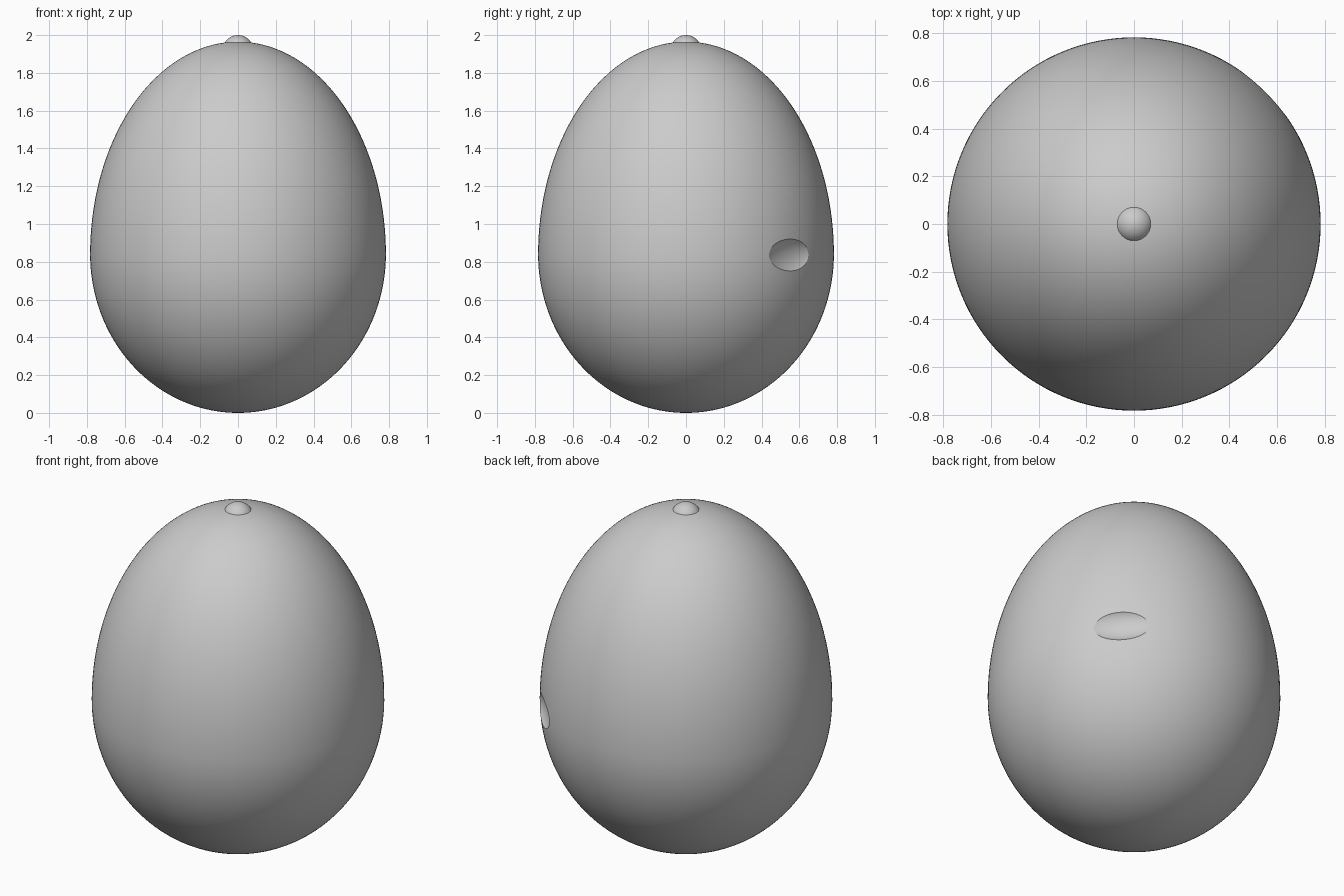
import bpy
import bmesh
from math import sin, cos, pi, radians

cube = bpy.data.objects.get("Cube")
if cube:
    bpy.data.objects.remove(cube, do_unlink=True)

# Single plain grey
grey = bpy.data.materials.new("plain_grey")
grey.use_nodes = True
colour = (0.6, 0.6, 0.6, 1)
grey.diffuse_color = colour
grey.node_tree.nodes["Principled BSDF"].inputs["Base Color"].default_value = colour

RADIUS, WAIST, TOP = 0.783, 0.84, 1.965


def ball(name, location, scale, segments=64, rings=48):
    bpy.ops.mesh.primitive_uv_sphere_add(segments=segments, ring_count=rings,
                                         radius=1, location=location)
    obj = bpy.context.object
    obj.name = name
    obj.scale = scale
    bpy.ops.object.transform_apply(location=False, rotation=False, scale=True)
    obj.data.materials.append(grey)
    return obj


def shade(obj):
    bpy.ops.object.select_all(action="DESELECT")
    obj.select_set(True)
    bpy.context.view_layer.objects.active = obj
    bpy.ops.object.shade_smooth_by_angle(angle=radians(15))


# Egg body: two half ellipsoids meeting at the widest ring
body = ball("egg_body", (0, 0, 0), (RADIUS, RADIUS, 1), 128, 96)
for v in body.data.vertices:
    v.co.z = WAIST + v.co.z * (TOP - WAIST if v.co.z > 0 else WAIST)

# Shallow oval dimple on the back right, scooped out by an ellipsoid
angle = radians(45)
reach = RADIUS + 0.035
scoop = ball("dimple_cutter", (reach * cos(angle), reach * sin(angle), 0.835),
             (0.07, 0.206, 0.101), 96, 64)
scoop.rotation_euler.z = angle
scoop.hide_render = True
scoop.hide_set(True)

cut = body.modifiers.new("dimple", "BOOLEAN")
cut.operation = "DIFFERENCE"
cut.solver = "EXACT"
cut.object = scoop
bpy.context.view_layer.objects.active = body
bpy.ops.object.modifier_apply(modifier=cut.name)
bpy.data.objects.remove(scoop, do_unlink=True)
shade(body)

# Small rounded button on the crown
button = ball("top_button", (0, 0, 1.918), (0.082, 0.082, 0.082), 48, 32)
shade(button)
